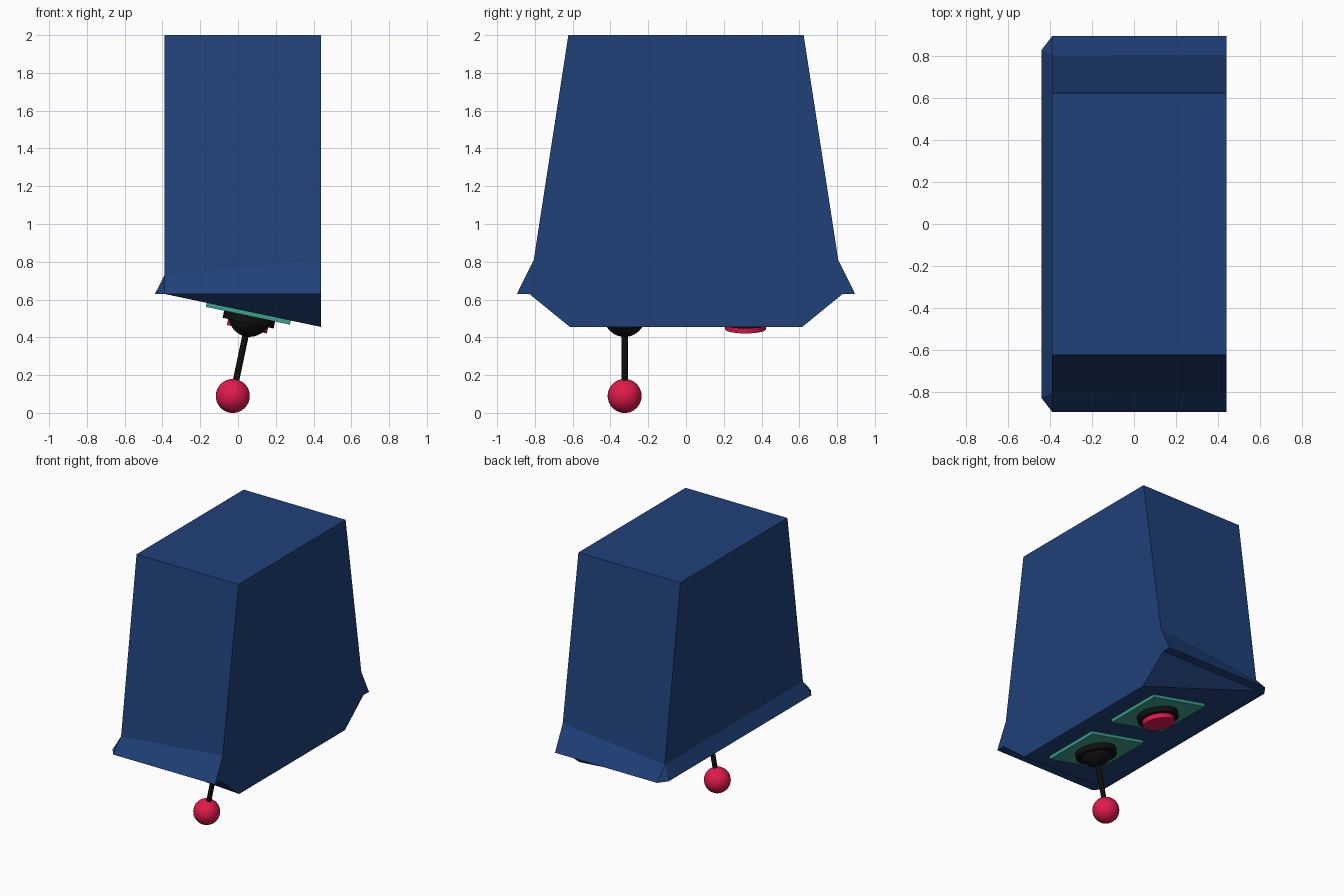
import bpy, bmesh, math
from mathutils import Matrix

if "Cube" in bpy.data.objects:
    bpy.data.objects.remove(bpy.data.objects["Cube"])


def material(name, rgb):
    m = bpy.data.materials.new(name)
    m.diffuse_color = (*rgb, 1)
    m.use_nodes = True
    m.node_tree.nodes["Principled BSDF"].inputs["Base Color"].default_value = m.diffuse_color
    return m


BLUE = material("blue", (0.014, 0.052, 0.19))
GREEN = material("green", (0.045, 0.35, 0.26))
BLACK = material("black", (0.005, 0.005, 0.005))
RED = material("red", (0.75, 0.01, 0.07))


def finish(name, bm, mat, smooth=False):
    mesh = bpy.data.meshes.new(name)
    bmesh.ops.recalc_face_normals(bm, faces=bm.faces)
    bm.to_mesh(mesh)
    bm.free()
    mesh.materials.append(mat)
    ob = bpy.data.objects.new(name, mesh)
    bpy.context.collection.objects.link(ob)
    if smooth:
        bpy.ops.object.select_all(action='DESELECT')
        ob.select_set(True)
        bpy.context.view_layer.objects.active = ob
        bpy.ops.object.shade_smooth_by_angle(angle=math.radians(35))
    return ob


# Cabinet shell: one half's corners, mirrored across y (lower case +y, upper case -y)
corners = {
    "a": (0.44, 0.623, 2.0), "b": (-0.39, 0.623, 2.0),      # top
    "c": (0.44, 0.806, 0.81), "d": (-0.39, 0.803, 0.728),   # fold above the flare
    "e": (0.44, 0.895, 0.63), "f": (-0.39, 0.895, 0.63),    # flare lip
    "g": (-0.44, 0.83, 0.63),                               # lip on the left side
    "h": (0.44, 0.83, 0.63), "i": (-0.39, 0.83, 0.63),      # inner rim
    "j": (0.44, 0.615, 0.455),                              # low edge of sloped panel
}
bm = bmesh.new()
v = {}
for k, (x, y, z) in corners.items():
    v[k] = bm.verts.new((x, y, z))
    v[k.upper()] = bm.verts.new((x, -y, z))
for f in ("abdc", "cdfe", "dgf", "efih", "fgi", "hij"):     # mirrored end faces
    bm.faces.new([v[k] for k in f])
    bm.faces.new([v[k] for k in f.upper()])
for f in ("abBA", "bBDd", "dDGg", "gGIi", "iIJj", "acehjJHECA"):
    bm.faces.new([v[k] for k in f])
finish("cabinet_shell", bm, BLUE)

# Controls sit on the sloped panel; local z points out of the panel
SLOPE = math.atan2(0.175, 0.83)


def panel(x, y, height=0.0):
    z = 0.63 - math.tan(SLOPE) * (x + 0.39)
    return (Matrix.Translation((x, y, z)) @ Matrix.Rotation(math.pi + SLOPE, 4, 'Y')
            @ Matrix.Translation((0, 0, height)))


def disc(name, x, y, radius, low, high, mat, sides=32):
    bm = bmesh.new()
    bmesh.ops.create_cone(bm, cap_ends=True, segments=sides, radius1=radius, radius2=radius,
                          depth=high - low, matrix=panel(x, y, (low + high) / 2))
    return finish(name, bm, mat, True)


def ball(name, x, y, radius, height, mat, half=False):
    bm = bmesh.new()
    bmesh.ops.create_uvsphere(bm, u_segments=32, v_segments=16, radius=radius)
    if half:
        bmesh.ops.delete(bm, geom=[p for p in bm.verts if p.co.z < -0.001], context='VERTS')
    bm.transform(panel(x, y, height))
    return finish(name, bm, mat, True)


AX, STICK_Y, BUTTON_Y = 0.066, -0.325, 0.315

# Mounting plate and round collar for each control
for part, y in (("stick", STICK_Y), ("button", BUTTON_Y)):
    bm = bmesh.new()
    bmesh.ops.create_cube(bm, size=1, matrix=panel(0.057, y, 0.01)
                          @ Matrix.Diagonal((0.455, 0.44, 0.024, 1)))
    finish(part + "_plate", bm, GREEN)
    disc(part + "_collar", AX, y, 0.138, 0.02, 0.06, BLACK)

# Push button
disc("button_cap", AX, BUTTON_Y, 0.108, 0.05, 0.093, RED)

# Joystick: dome, shaft and ball knob
ball("stick_dome", AX, STICK_Y, 0.11, 0.022, BLACK, half=True)
disc("stick_shaft", AX, STICK_Y, 0.017, 0.10, 0.40, BLACK, 16)
ball("stick_knob", AX, STICK_Y, 0.09, 0.454, RED)
